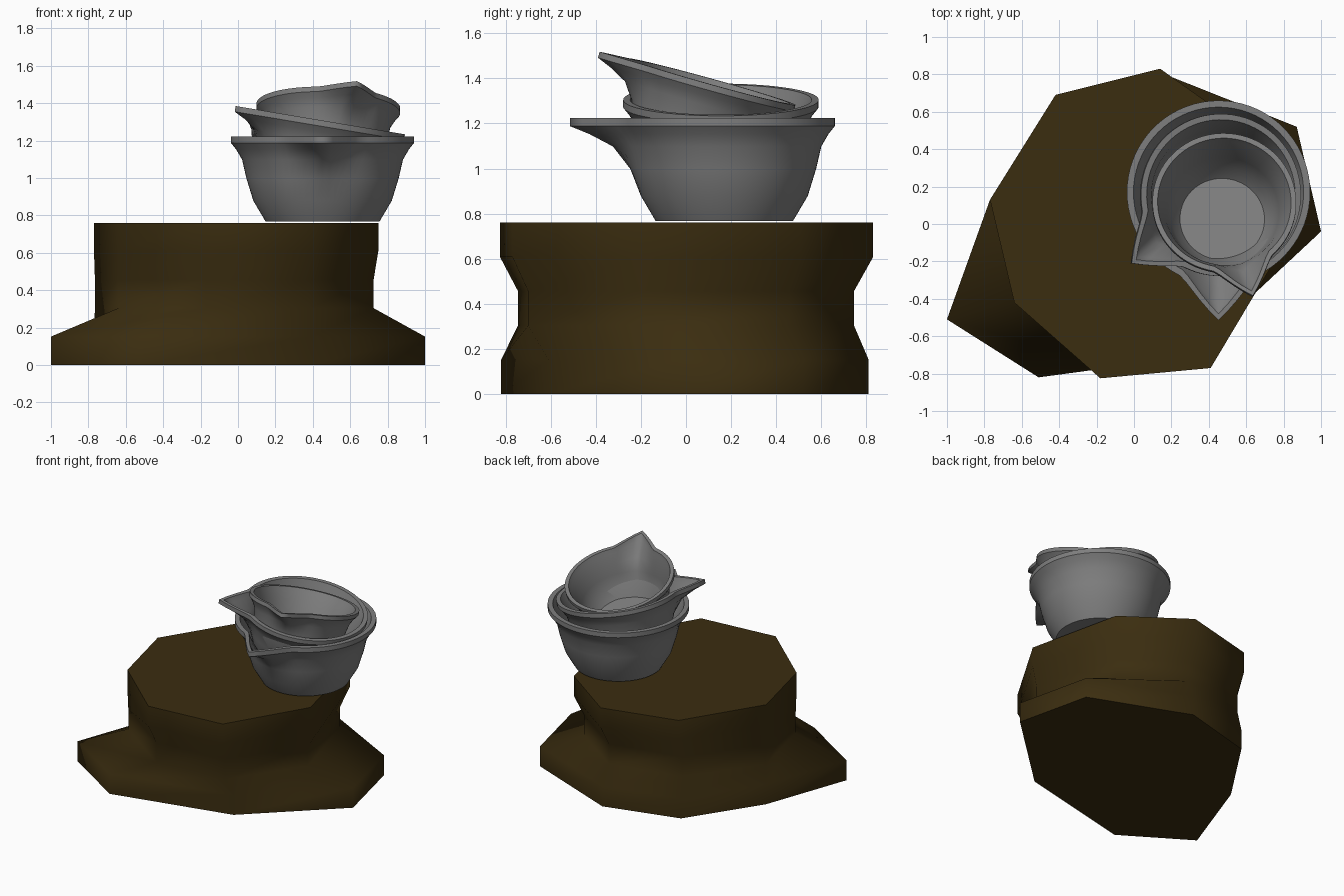
import bpy, bmesh
from math import sin, cos, pi, radians
from mathutils import Matrix, Vector

if "Cube" in bpy.data.objects:
    bpy.data.objects.remove(bpy.data.objects["Cube"])


def make_material(name, rgb):
    mat = bpy.data.materials.new(name)
    mat.use_nodes = True
    mat.diffuse_color = (*rgb, 1)
    mat.node_tree.nodes["Principled BSDF"].inputs["Base Color"].default_value = (*rgb, 1)
    return mat


def loft(name, rings, sharp_rings, mat, matrix=Matrix()):
    """Smooth skin through closed rings, with flat caps and chosen sharp rings."""
    bm = bmesh.new()
    loops = [[bm.verts.new(p) for p in ring] for ring in rings]
    n = len(loops[0])
    for low, high in zip(loops, loops[1:]):
        for i in range(n):
            j = (i + 1) % n
            bm.faces.new((low[i], low[j], high[j], high[i])).smooth = True
    bm.faces.new(loops[0][::-1])
    bm.faces.new(loops[-1])
    for k in sharp_rings:
        for i in range(n):
            bm.edges.get((loops[k][i], loops[k][(i + 1) % n])).smooth = False
    mesh = bpy.data.meshes.new(name)
    bm.to_mesh(mesh)
    bm.free()
    mesh.materials.append(mat)
    obj = bpy.data.objects.new(name, mesh)
    obj.matrix_world = matrix
    bpy.context.scene.collection.objects.link(obj)
    return obj


wood = make_material("dark brown wood", (0.043, 0.026, 0.005))
metal = make_material("grey metal", (0.21, 0.21, 0.21))

# Stump: three irregular eight-sided outlines stacked in pairs
foot = [(-.77, .13), (-1, -.51), (-.51, -.82), (.39, -.61),
        (1, -.04), (.87, .52), (.14, .81), (-.42, .66)]
waist = [(-.765, .13), (-.64, -.41), (-.17, -.745), (.38, -.7),
         (.725, -.19), (.54, .46), (.13, .745), (-.41, .63)]
head = [(-.77, .13), (-.64, -.42), (-.18, -.825), (.41, -.77),
        (.75, -.2), (.59, .51), (.14, .83), (-.42, .69)]
outlines = [foot, foot, waist, waist, head, head]
stump_rings = [[(x, y, 0.152 * k) for x, y in outline] for k, outline in enumerate(outlines)]
loft("stump", stump_rings, (0, 5), wood)

# Bowl section from underside over the lip to the inner floor: radius, height, spout pull
PROFILE = [(.305, -.455, 0), (.37, -.345, 0), (.407, -.225, .05), (.43, -.125, .33),
           (.462, -.07, .7), (.49, -.035, 1), (.49, 0, 1), (.455, 0, 1),
           (.44, -.04, .9), (.405, -.125, .33), (.38, -.225, .05), (.345, -.345, 0),
           (.288, -.425, 0)]
SEGMENTS = 72
SPOUT_LENGTH = 0.195
SPOUT_HALF_ANGLE = radians(26)


def bowl(name, rim_centre, size, spin, tilt_x, tilt_y):
    """Round bowl with a pinched spout; its origin is the centre of the rim."""
    rings = []
    for radius, height, pull in PROFILE:
        ring = []
        for i in range(SEGMENTS):
            turn = 2 * pi * i / SEGMENTS - pi
            pinch = max(0, 1 - abs(turn) / SPOUT_HALF_ANGLE) ** 1.5
            r = radius + SPOUT_LENGTH * pull * pinch
            ring.append((r * sin(turn), -r * cos(turn), height))
        rings.append(ring)
    matrix = (Matrix.Translation(Vector(rim_centre))
              @ Matrix.Rotation(radians(tilt_y), 4, 'Y')
              @ Matrix.Rotation(radians(tilt_x), 4, 'X')
              @ Matrix.Rotation(radians(spin), 4, 'Z')
              @ Matrix.Scale(size, 4))
    loft(name, rings, (0, 5, 6, 7, len(PROFILE) - 1), metal, matrix)


# Three nested bowls, each smaller and more tilted
bowl("large_bowl", (.452, .17, 1.223), 1.0, 0, 0, 0)
bowl("middle_bowl", (.465, .155, 1.305), .885, -53, 0, 9.5)
bowl("small_bowl", (.483, .115, 1.385), .785, 16, -15.5, 2)
